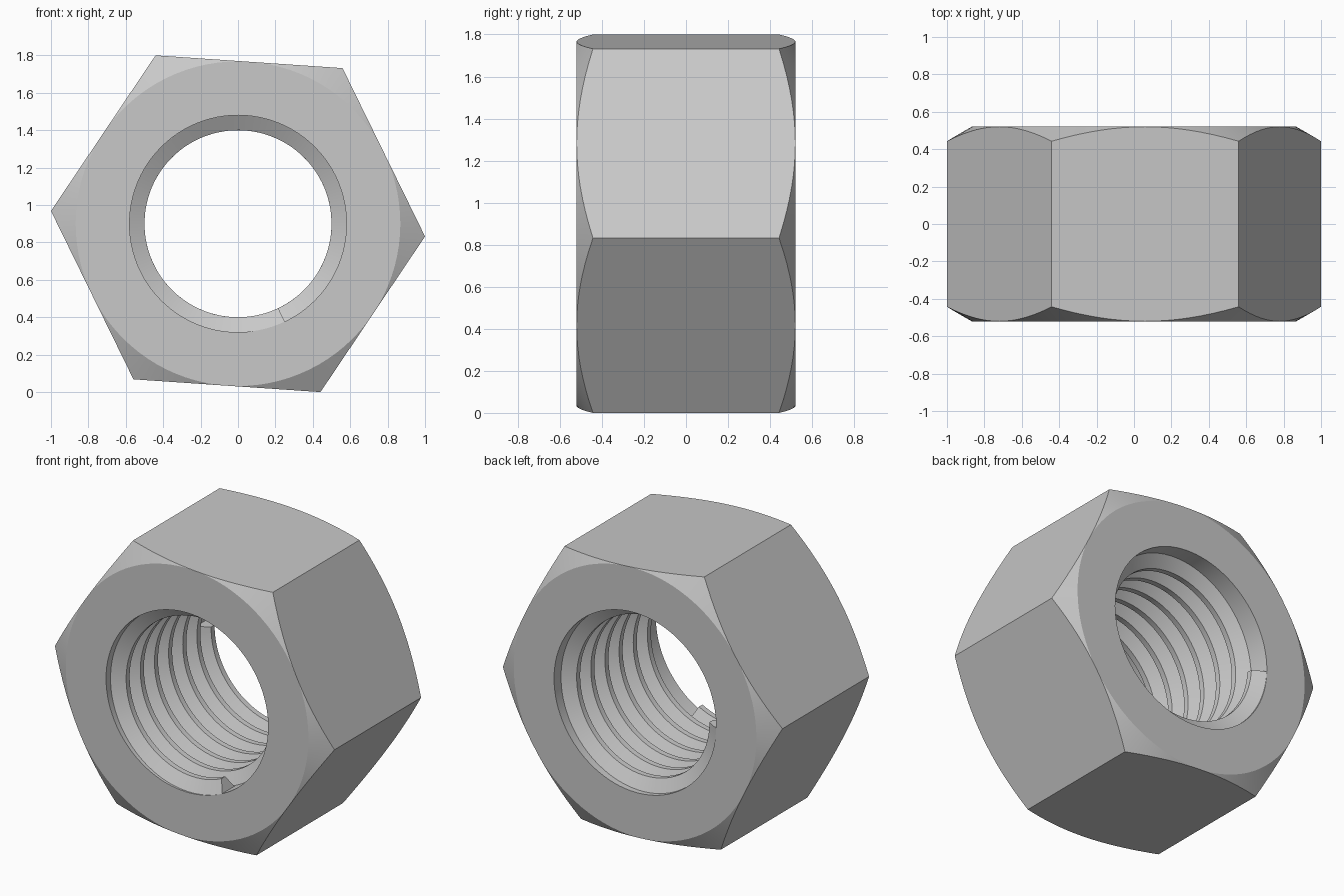
import bpy, bmesh
from math import sin, cos, pi, radians, tan

if "Cube" in bpy.data.objects:
    bpy.data.objects.remove(bpy.data.objects["Cube"], do_unlink=True)

CENTRE_Z = 0.9
CORNER_R = 1.0023                       # centre to hexagon corner
FLAT_R = CORNER_R * cos(pi / 6)         # centre to hexagon side
TURN = radians(-3.9)                    # roll of the hexagon
HALF = 0.52                             # half thickness
BORE_R, CREST_R = 0.58, 0.5
PITCH = 0.1446
SEGMENTS = 96

steel = bpy.data.materials.new("steel grey")
steel.use_nodes = True
grey = (0.58, 0.58, 0.58, 1)
steel.diffuse_color = grey
steel.node_tree.nodes["Principled BSDF"].inputs["Base Color"].default_value = grey


def polar(r, angle, y):
    return (r * cos(angle), y, CENTRE_Z + r * sin(angle))


def bridge(bm, a, b):
    """Join two rings of vertices that wrap around."""
    n = len(a)
    for i in range(n):
        j = (i + 1) % n
        bm.faces.new((a[i], a[j], b[j], b[i]))


def finish(bm, name):
    bmesh.ops.remove_doubles(bm, verts=bm.verts, dist=0.0001)
    bmesh.ops.recalc_face_normals(bm, faces=bm.faces)
    mesh = bpy.data.meshes.new(name)
    bm.to_mesh(mesh)
    bm.free()
    mesh.materials.append(steel)
    ob = bpy.data.objects.new(name, mesh)
    bpy.context.collection.objects.link(ob)
    bpy.ops.object.select_all(action='DESELECT')
    ob.select_set(True)
    bpy.context.view_layer.objects.active = ob
    bpy.ops.object.shade_smooth_by_angle(angle=radians(20))
    return ob


# Hexagonal body: bore, flat ring, conical chamfer and six sides
bm = bmesh.new()
angles = [2 * pi * i / SEGMENTS for i in range(SEGMENTS)]


def hex_radius(a):
    return FLAT_R / cos(a % (pi / 3) - pi / 6)


def rim_y(a):
    return HALF - (hex_radius(a) - FLAT_R) * tan(pi / 6)


def ring(radius, depth, side):
    return [bm.verts.new(polar(radius(a), a + TURN, side * depth(a))) for a in angles]


rings = []
for side in (-1, 1):
    half = [ring(lambda a: BORE_R, lambda a: HALF, side),
            ring(lambda a: FLAT_R, lambda a: HALF, side),
            ring(hex_radius, rim_y, side)]
    rings += half if side < 0 else half[::-1]
for k in range(len(rings)):
    bridge(bm, rings[k], rings[(k + 1) % len(rings)])
finish(bm, "nut_body")

# Right-handed thread ridge swept along the bore, with cut ends
bm = bmesh.new()
base, crest = PITCH * 7 / 16, PITCH / 8     # half widths of the ridge
profile = [(BORE_R + 0.003, -base), (BORE_R, -base), (CREST_R, -crest),
           (CREST_R, crest), (BORE_R, base), (BORE_R + 0.003, base)]
travel = HALF - base
turns = 2 * travel / PITCH
steps = round(turns * SEGMENTS)
start = radians(-64.5)
sections = []
for i in range(steps + 1):
    t = i / steps
    angle = start - 2 * pi * turns * t
    y = travel * (2 * t - 1)
    sections.append([bm.verts.new(polar(r, angle, y + d)) for r, d in profile])
for a, b in zip(sections, sections[1:]):
    bridge(bm, a, b)
bm.faces.new(sections[0])
bm.faces.new(sections[-1])
finish(bm, "thread_ridge")
